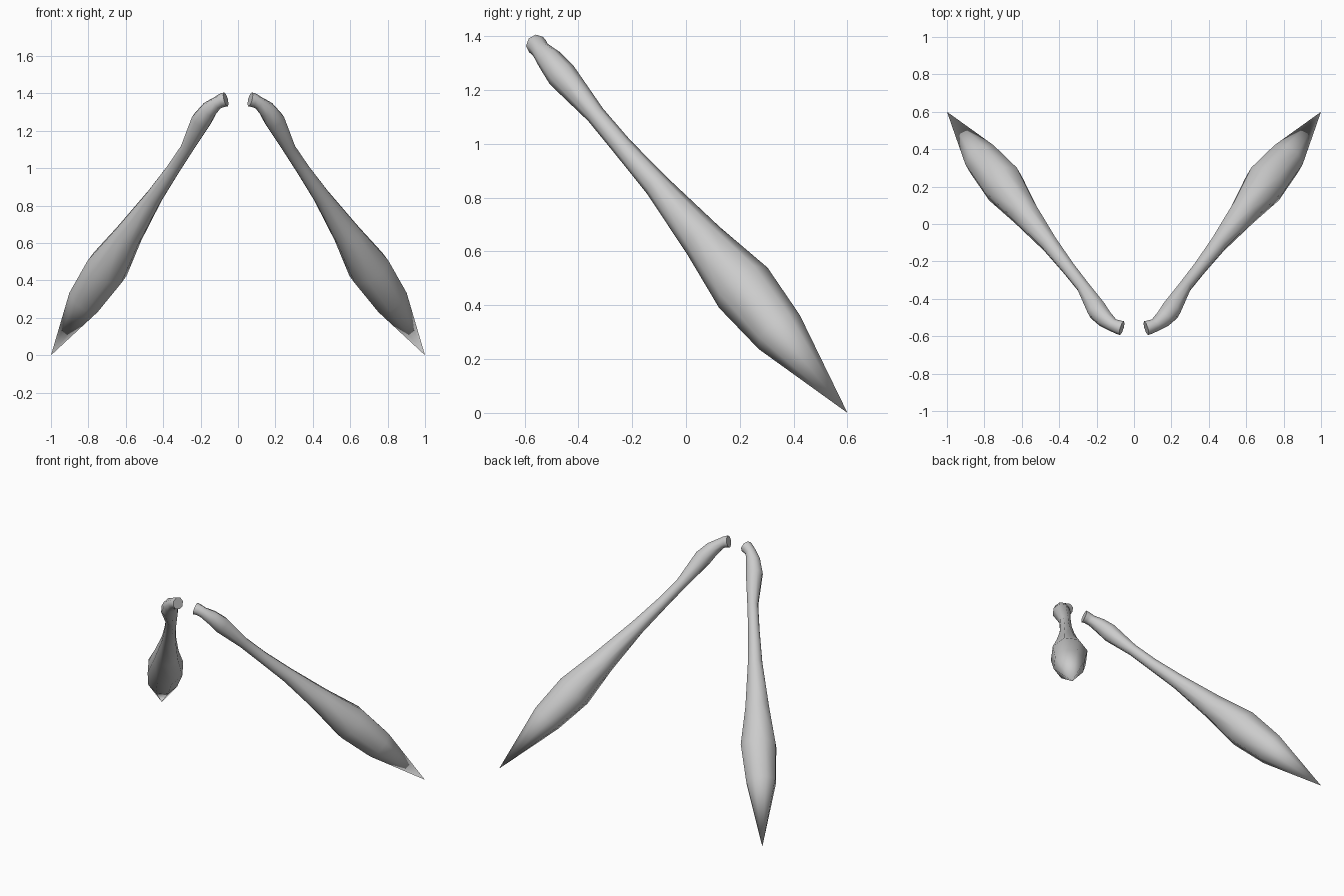
import bpy, bmesh, math
from mathutils import Vector

if "Cube" in bpy.data.objects:
    bpy.data.objects.remove(bpy.data.objects["Cube"])

SIDES = 8

# Centre line of one club (x, y, z, radius), from the knob down to the tip
PATH = [
    (0.065, -0.557, 1.368, 0.039),
    (0.088, -0.550, 1.362, 0.037),
    (0.112, -0.541, 1.349, 0.035),
    (0.155, -0.508, 1.313, 0.047),
    (0.195, -0.463, 1.257, 0.056),
    (0.272, -0.336, 1.108, 0.036),
    (0.350, -0.237, 0.990, 0.038),
    (0.450, -0.108, 0.845, 0.048),
    (0.588, 0.065, 0.640, 0.079),
    (0.700, 0.213, 0.465, 0.117),
    (0.813, 0.347, 0.300, 0.099),
]
TIP = Vector((1.0, 0.6, 0.0))


def tapered_tube(name, path, tip):
    """Loft rings along a path, cap the start and close the end to a point."""
    bm = bmesh.new()
    centres = [Vector(p[:3]) for p in path] + [tip]
    rings = []
    for i, p in enumerate(path):
        tangent = (centres[i + 1] - centres[max(i - 1, 0)]).normalized()
        # one ring axis stays in the y-z plane so the tube never twists
        u = tangent.cross(Vector((1, 0, 0)))
        if u.y < 0:
            u.negate()
        u.normalize()
        v = tangent.cross(u)
        ring = []
        for k in range(SIDES):
            a = math.tau * k / SIDES
            ring.append(bm.verts.new(centres[i] + p[3] * (math.cos(a) * u + math.sin(a) * v)))
        rings.append(ring)
    for a, b in zip(rings, rings[1:]):
        for k in range(SIDES):
            n = (k + 1) % SIDES
            bm.faces.new((a[k], a[n], b[n], b[k]))
    end = bm.verts.new(tip)
    for k in range(SIDES):
        bm.faces.new((rings[-1][k], rings[-1][(k + 1) % SIDES], end))
    cap = bm.faces.new(rings[0])
    bmesh.ops.recalc_face_normals(bm, faces=bm.faces[:])
    for f in bm.faces:
        f.smooth = True
    for e in cap.edges:
        e.smooth = False
    me = bpy.data.meshes.new(name)
    bm.to_mesh(me)
    bm.free()
    ob = bpy.data.objects.new(name, me)
    bpy.context.collection.objects.link(ob)
    return ob


# Pair of slanted clubs, mirrored across the centre
clubs = tapered_tube("slanted_clubs", PATH, TIP)
mirror = clubs.modifiers.new("mirror", 'MIRROR')
mirror.use_axis = (True, False, False)
mirror.use_mirror_merge = False
